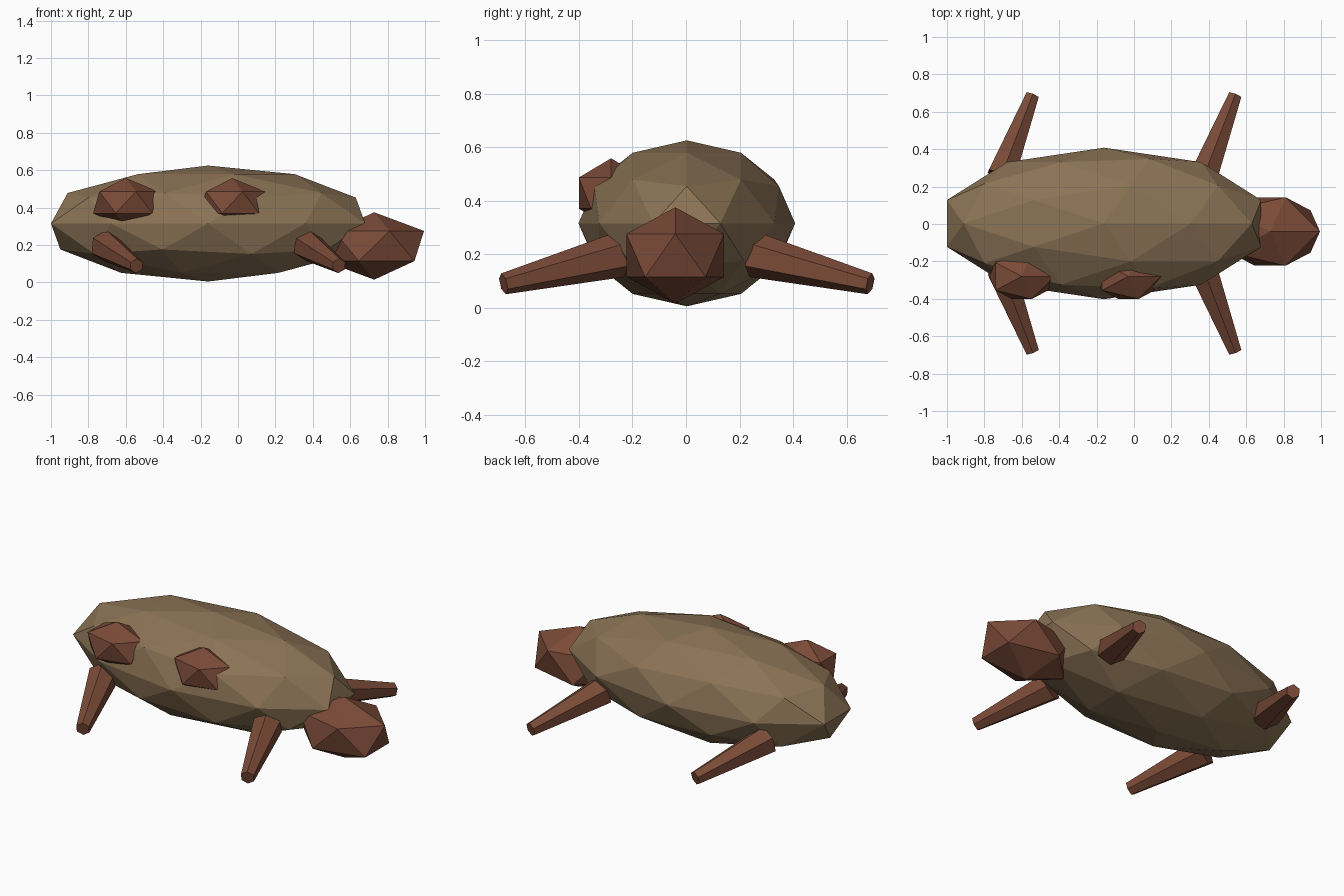
import bpy
from mathutils import Vector

if "Cube" in bpy.data.objects:
    bpy.data.objects.remove(bpy.data.objects["Cube"])


def material(name, rgb):
    m = bpy.data.materials.new(name)
    m.diffuse_color = (*rgb, 1)
    m.use_nodes = True
    m.node_tree.nodes["Principled BSDF"].inputs["Base Color"].default_value = m.diffuse_color
    return m


shell_brown = material("shell brown", (0.258, 0.171, 0.091))
red_brown = material("red brown", (0.195, 0.069, 0.039))


def blob(name, subdivisions, centre, radii, mat):
    """Flat-shaded icosphere stretched to three radii."""
    bpy.ops.mesh.primitive_ico_sphere_add(subdivisions=subdivisions, radius=1, location=centre)
    ob = bpy.context.object
    ob.name = name
    ob.scale = radii
    bpy.ops.object.transform_apply(location=False, rotation=False, scale=True)
    ob.data.materials.append(mat)
    return ob


def leg(name, base, tip):
    """Tapered six-sided leg from the body to the foot."""
    base, tip = Vector(base), Vector(tip)
    axis = tip - base
    bpy.ops.mesh.primitive_cone_add(vertices=6, radius1=0.085, radius2=0.04,
                                    depth=axis.length, location=(base + tip) / 2)
    ob = bpy.context.object
    ob.name = name
    ob.rotation_euler = axis.to_track_quat('Z', 'Y').to_euler()
    ob.data.materials.append(red_brown)


# Long rounded body
blob("body", 2, (-0.16, 0.003, 0.315), (0.883, 0.405, 0.31), shell_brown)

# Head at the +x end
blob("head", 1, (0.728, -0.04, 0.195), (0.298, 0.215, 0.18), red_brown)

# Two lumps on the front flank
for name, x in (("rear_lump", -0.60), ("middle_lump", -0.03)):
    blob(name, 1, (x, -0.28, 0.428), (0.195, 0.142, 0.13), red_brown)

# Four splayed legs
for end, x in (("rear", -0.71), ("front", 0.373)):
    for side, s in (("left", 1), ("right", -1)):
        leg(f"{end}_{side}_leg", (x, s * 0.253 + 0.003, 0.197),
            (x + 0.167, s * 0.685 + 0.003, 0.089))
